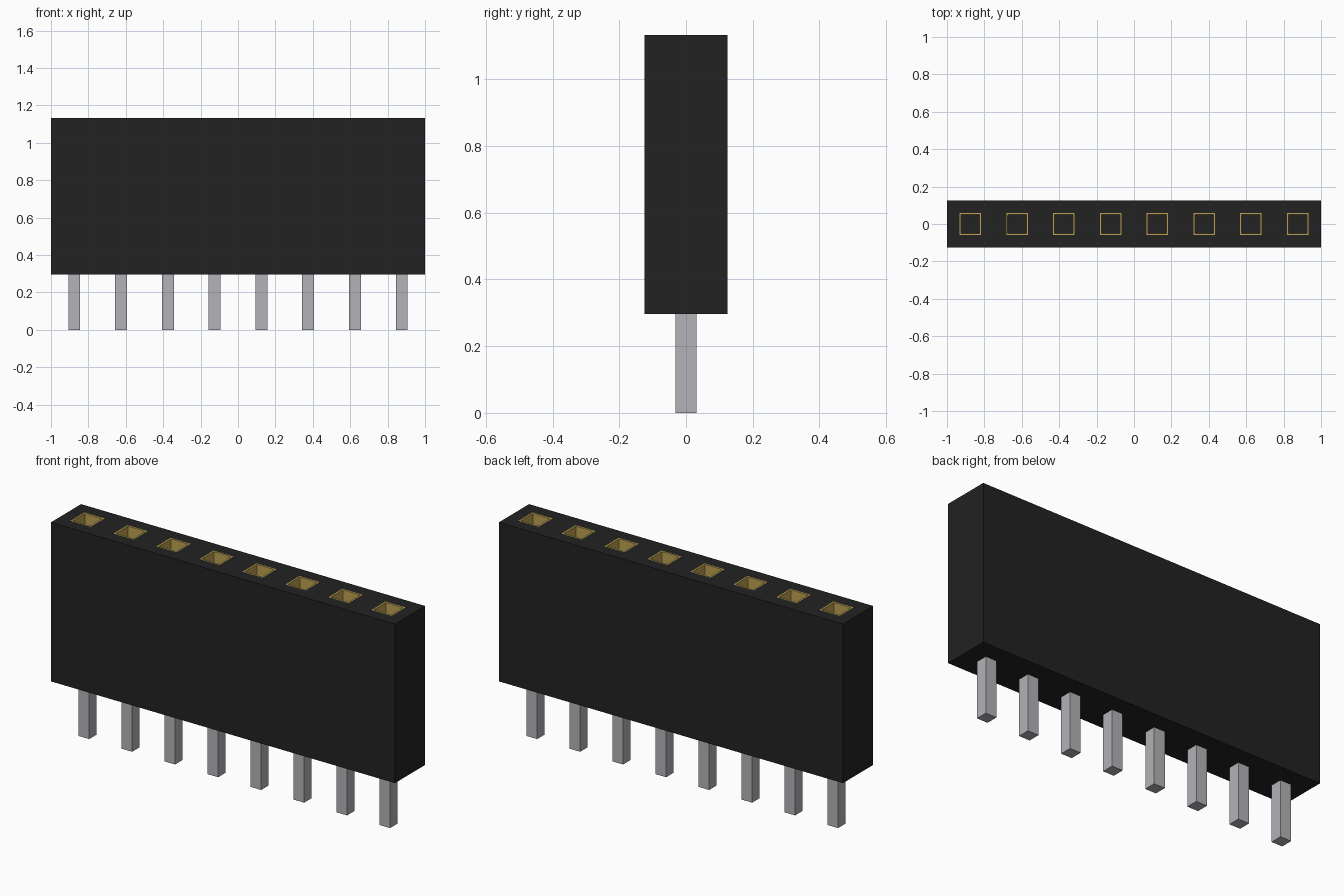
import bpy
import bmesh
from mathutils import Matrix, Vector

old = bpy.data.objects.get("Cube")
if old:
    bpy.data.objects.remove(old, do_unlink=True)

COUNT, PITCH = 8, 0.25
DEPTH = 0.25                   # body thickness in y
BOTTOM, TOP = 0.297, 1.133     # body heights
PIN = 0.063                    # pin width
SOCKET, RIM = 0.058, 0.008     # socket half width, contact thickness
FLOOR = 0.45                   # socket floor height
centres = [(i - (COUNT - 1) / 2) * PITCH for i in range(COUNT)]


def material(name, colour):
    mat = bpy.data.materials.new(name)
    mat.use_nodes = True
    mat.diffuse_color = (*colour, 1)
    mat.node_tree.nodes["Principled BSDF"].inputs["Base Color"].default_value = (*colour, 1)
    return mat


black = material("black plastic", (0.016, 0.016, 0.016))
gold = material("gold contact", (0.52, 0.36, 0.08))
silver = material("silver pin", (0.45, 0.45, 0.48))


def box(bm, size, centre):
    bmesh.ops.create_cube(bm, size=1, matrix=Matrix.Translation(centre) @ Matrix.Diagonal((*size, 1)))


def finish(bm, name, mats):
    mesh = bpy.data.meshes.new(name)
    bm.to_mesh(mesh)
    bm.free()
    for mat in mats:
        mesh.materials.append(mat)
    obj = bpy.data.objects.new(name, mesh)
    bpy.context.collection.objects.link(obj)
    return obj


def in_socket(face):
    c = face.calc_center_median()
    return abs(c.y) < SOCKET + 0.001 and min(abs(c.x - x) for x in centres) < SOCKET + 0.001


# Housing block, sliced along the socket edges
bm = bmesh.new()
box(bm, (COUNT * PITCH, DEPTH, TOP - BOTTOM), (0, 0, (TOP + BOTTOM) / 2))
cuts = [(Vector((x + s, 0, 0)), Vector((1, 0, 0))) for x in centres for s in (-SOCKET, SOCKET)]
cuts += [(Vector((0, s, 0)), Vector((0, 1, 0))) for s in (-SOCKET, SOCKET)]
for co, normal in cuts:
    bmesh.ops.bisect_plane(bm, geom=bm.verts[:] + bm.edges[:] + bm.faces[:],
                           plane_co=co, plane_no=normal)

# Sockets: inset a metal rim, then sink the opening
openings = [f for f in bm.faces if f.normal.z > 0.9 and in_socket(f)]
bmesh.ops.inset_individual(bm, faces=openings, thickness=RIM, use_even_offset=True)
sunk = bmesh.ops.extrude_discrete_faces(bm, faces=openings)["faces"]
bmesh.ops.translate(bm, verts=[v for f in sunk for v in f.verts], vec=(0, 0, FLOOR - TOP))
bm.normal_update()

# Rims and socket walls are metal, everything else plastic
for f in bm.faces:
    f.material_index = int(in_socket(f) and f.calc_center_median().z > FLOOR + 0.01)
finish(bm, "socket_housing", [black, gold])

# Square solder pins under each socket
for i, x in enumerate(centres):
    bm = bmesh.new()
    box(bm, (PIN, PIN, BOTTOM), (x, 0, BOTTOM / 2))
    finish(bm, f"pin_{i + 1}", [silver])
